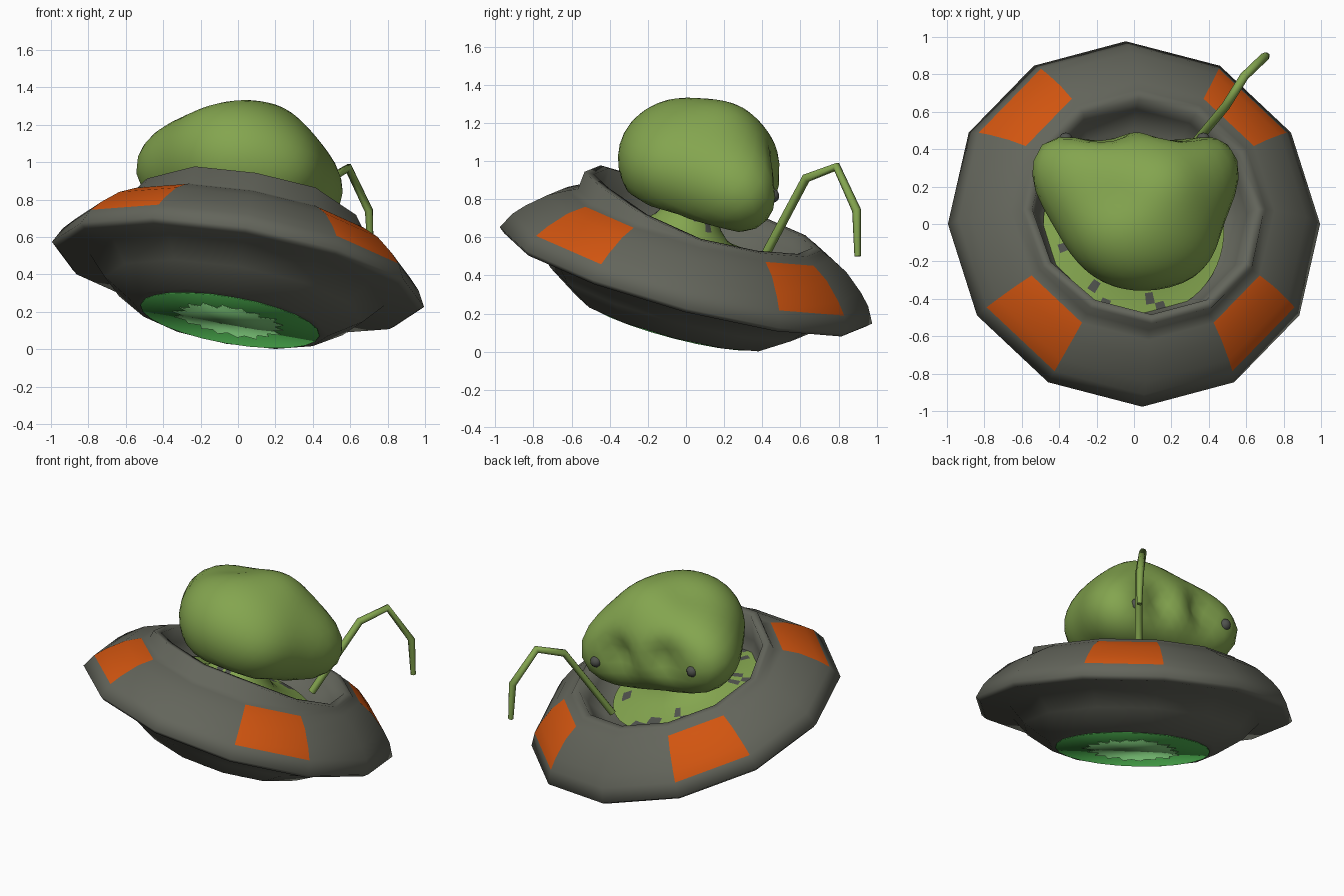
import bpy, bmesh, math, random
from mathutils import Vector, Matrix

if "Cube" in bpy.data.objects:
    bpy.data.objects.remove(bpy.data.objects["Cube"])
random.seed(4)

def material(name, color):
    m = bpy.data.materials.new(name)
    m.use_nodes = True
    m.diffuse_color = (*color, 1)
    m.node_tree.nodes["Principled BSDF"].inputs["Base Color"].default_value = (*color, 1)
    return m

GREY = material("hull grey", (0.125, 0.13, 0.105))
ORANGE = material("panel orange", (0.64, 0.09, 0.005))
SKIN = material("skin green", (0.23, 0.376, 0.078))
GLOW = material("underside green", (0.06, 0.36, 0.065))
PALE = material("pale green", (0.17, 0.48, 0.16))
DARK = material("eye grey", (0.08, 0.085, 0.075))

# Shared tilt of the saucer and its pilot
UP = Vector((0.167, 0.254, 0.953)).normalized()
SIDE = Vector((0.985, 0, -0.172)).normalized()
BACK = UP.cross(SIDE)
ROT = Matrix((SIDE, BACK, UP)).transposed().to_4x4()
SAUCER = Matrix.Translation((0, 0, 0.4)) @ ROT
HEAD = Matrix.Translation((0.02, 0.07, 0.98)) @ ROT

def finish(name, bm, matrix, mats, angle=35):
    bm.transform(matrix)
    bmesh.ops.recalc_face_normals(bm, faces=bm.faces)
    mesh = bpy.data.meshes.new(name)
    bm.to_mesh(mesh)
    bm.free()
    for m in mats:
        mesh.materials.append(m)
    ob = bpy.data.objects.new(name, mesh)
    bpy.context.collection.objects.link(ob)
    bpy.ops.object.select_all(action='DESELECT')
    ob.select_set(True)
    bpy.context.view_layer.objects.active = ob
    bpy.ops.object.shade_smooth_by_angle(angle=math.radians(angle))
    return ob

def lathe(profile, sides, paint=lambda ring, seg: 0, centre=(0, 0), lift=lambda ring, a: 0):
    """Spin (radius, height) points; paint picks a material per face."""
    bm = bmesh.new()
    rings = []
    for i, (r, h) in enumerate(profile):
        ring = []
        for s in range(sides):
            a = math.tau * s / sides
            ring.append(bm.verts.new((centre[0] + r * math.cos(a),
                                      centre[1] + r * math.sin(a), h + lift(i, a))))
        rings.append(ring)
    for i in range(len(rings) - 1):
        for s in range(sides):
            t = (s + 1) % sides
            f = bm.faces.new((rings[i][s], rings[i][t], rings[i + 1][t], rings[i + 1][s]))
            f.material_index = paint(i, s)
    for ring, i in ((rings[0], 0), (rings[-1], len(rings) - 2)):
        bm.faces.new(ring).material_index = paint(i, 0)
    return bm

# Saucer: underside, rim, upper deck, raised front cowl and cockpit bowl
hull_profile = [(0.2, -0.258), (0.48, -0.256), (0.53, -0.25), (0.7, -0.14), (0.8, -0.03),
                (0.98, -0.025), (1.01, 0), (0.965, 0.085), (0.91, 0.145), (0.81, 0.23),
                (0.715, 0.28), (0.665, 0.3), (0.655, 0.31), (0.605, 0.31), (0.575, 0.22),
                (0.5, 0.1), (0.1, 0.08)]

def cowl(ring, a):
    front = -math.sin(a)
    if ring not in (12, 13) or front < 0.1:
        return 0
    return 0.04 if front < 0.6 else 0.088

def hull_paint(ring, seg):
    return 1 if ring in (7, 8, 9) and seg % 3 == 1 else 0

finish("saucer_hull", lathe(hull_profile, 12, hull_paint, lift=cowl), SAUCER,
       [GREY, ORANGE], 180)

# Underside light: a round plate with a ragged pale patch on it
def plate(name, radii, z, mat):
    bm = bmesh.new()
    n = len(radii)
    bm.faces.new([bm.verts.new((r * math.cos(math.tau * i / n), r * math.sin(math.tau * i / n), z))
                  for i, r in enumerate(radii)])
    top = bmesh.ops.extrude_face_region(bm, geom=bm.faces[:])
    bmesh.ops.translate(bm, vec=(0, 0, 0.006),
                        verts=[v for v in top["geom"] if isinstance(v, bmesh.types.BMVert)])
    finish(name, bm, SAUCER, [mat], 180)

plate("underside_light", [0.485] * 24, -0.26, GLOW)
plate("underside_light_patch", [0.3 - 0.05 * (i % 2) + random.uniform(-0.02, 0.02)
                                for i in range(36)], -0.265, PALE)

# Flared body and neck, flecked most densely on the neck
body_profile = [(0.49, 0.15), (0.43, 0.158), (0.37, 0.17), (0.3, 0.19), (0.23, 0.22), (0.18, 0.27),
                (0.155, 0.31), (0.14, 0.35), (0.128, 0.4), (0.122, 0.45), (0.12, 0.52)]
finish("body_and_neck",
       lathe(body_profile, 56, lambda ring, seg: int(random.random() < (0.06 if ring < 5 else 0.2)),
             (-0.03, -0.06)),
       SAUCER, [SKIN, DARK], 60)

# Head: an egg with swollen side lobes, a high crown and creases between
def bumps():
    for s in (-1, 1):
        yield Vector((0.83 * s, 0.55, -0.05)), 0.2, 0.38
        yield Vector((0.42 * s, 0.85, 0.12)), -0.11, 0.2
    yield Vector((0.4, 0.3, 0.85)), 0.045, 0.35
    yield Vector((-0.5, 0, 0.8)), -0.035, 0.3
    yield Vector((0.6, -0.5, -0.1)), 0.04, 0.35

def head_point(d):
    d = d.normalized()
    r = 1 / math.sqrt((d.x / 0.43) ** 2 + (d.y / 0.43) ** 2 + (d.z / 0.35) ** 2)
    for axis, size, width in bumps():
        r += size * math.exp(-(d.angle(axis) / width) ** 2 / 2)
    p = d * r
    p.z = max(p.z, -0.23)
    return p

bm = bmesh.new()
bmesh.ops.create_icosphere(bm, subdivisions=4, radius=1)
for v in bm.verts:
    v.co = head_point(v.co)
finish("head", bm, HEAD, [SKIN], 50)

# Eyes on the back of each lobe
for side, label in ((1, "left"), (-1, "right")):
    d = Vector((0.69 * side, 0.73, 0))
    bm = bmesh.new()
    bmesh.ops.create_uvsphere(bm, u_segments=10, v_segments=6, radius=0.038)
    finish(label + "_eye", bm, HEAD @ Matrix.Translation(head_point(d) * 0.96), [DARK], 60)

# Bent feeler reaching out of the cockpit
curve = bpy.data.curves.new("feeler", 'CURVE')
curve.dimensions = '3D'
curve.bevel_depth = 0.024
curve.bevel_resolution = 1
curve.use_fill_caps = True
path = [(0.29, 0.39, 0.46), (0.49, 0.63, 0.91), (0.59, 0.79, 0.97), (0.7, 0.895, 0.74), (0.71, 0.9, 0.5)]
spline = curve.splines.new('POLY')
spline.points.add(len(path) - 1)
for p, co in zip(spline.points, path):
    p.co = (*co, 1)
    p.radius = 1
spline.points[-1].radius = 0.7
curve.materials.append(SKIN)
bpy.context.collection.objects.link(bpy.data.objects.new("feeler", curve))
